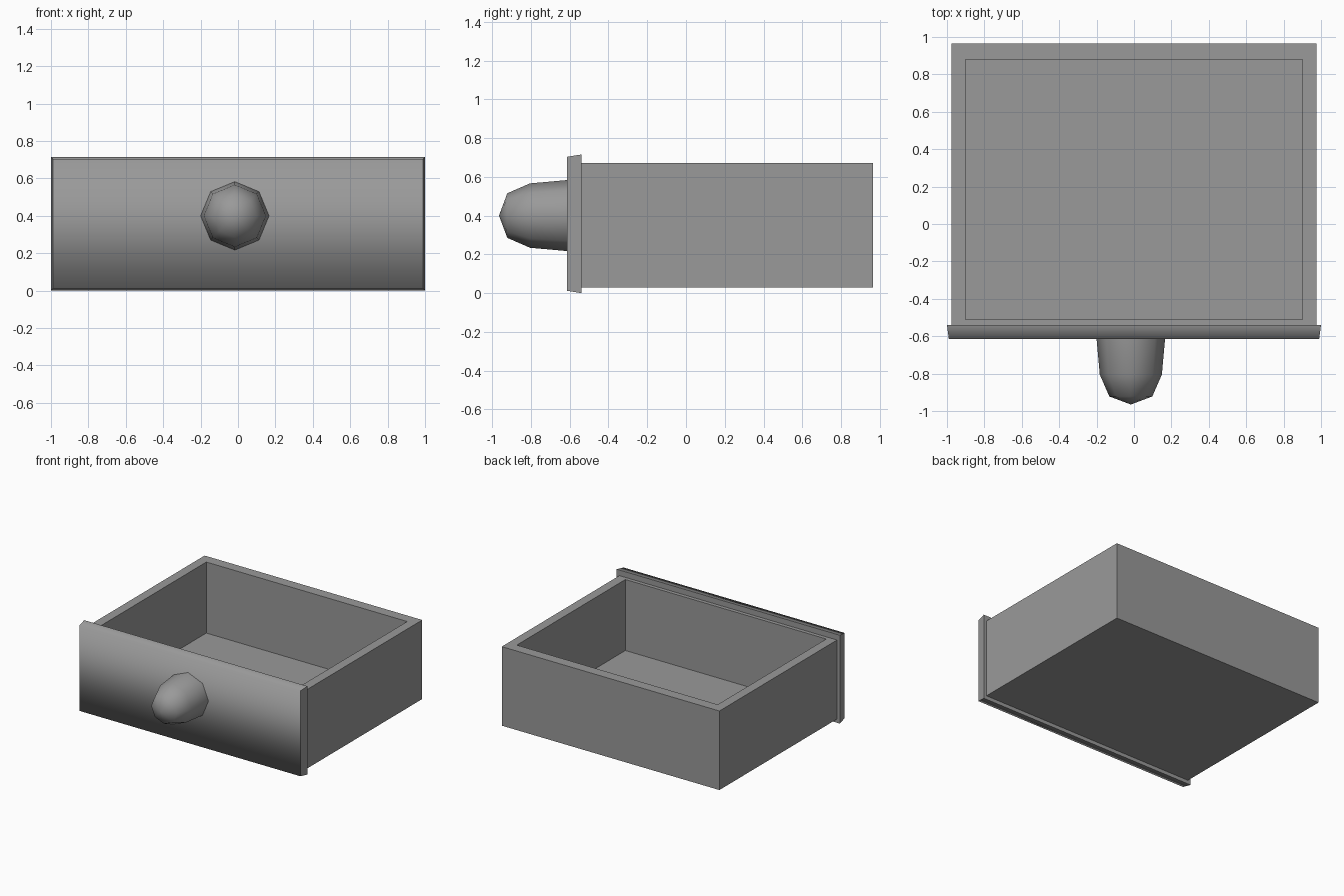
import bpy, bmesh, math
from mathutils import Vector

if "Cube" in bpy.data.objects:
    bpy.data.objects.remove(bpy.data.objects["Cube"], do_unlink=True)

grey = bpy.data.materials.new("plain_grey")
grey.use_nodes = True
GREY = (0.32, 0.32, 0.32, 1)
grey.diffuse_color = GREY
grey.node_tree.nodes["Principled BSDF"].inputs["Base Color"].default_value = GREY


def finish(bm, name):
    bmesh.ops.recalc_face_normals(bm, faces=bm.faces)
    mesh = bpy.data.meshes.new(name)
    bm.to_mesh(mesh)
    bm.free()
    mesh.materials.append(grey)
    obj = bpy.data.objects.new(name, mesh)
    bpy.context.collection.objects.link(obj)
    return obj


def box(bm, low, high):
    low, high = Vector(low), Vector(high)
    verts = bmesh.ops.create_cube(bm, size=1)["verts"]
    for v in verts:
        v.co = (low + high) / 2 + v.co * (high - low)
    return verts


def face_towards(bm, direction):
    bm.normal_update()
    return max(bm.faces, key=lambda f: f.normal.dot(Vector(direction)))


# Open tray: the top face is inset to the wall thickness, then sunk to the floor
bm = bmesh.new()
box(bm, (-0.975, -0.54, 0.03), (0.975, 0.965, 0.67))
top = face_towards(bm, (0, 0, 1))
bmesh.ops.inset_region(bm, faces=[top], thickness=0.05)
for v in top.verts:
    v.co.x = math.copysign(0.9, v.co.x)
    v.co.y = 0.88 if v.co.y > 0 else -0.51
floor = bmesh.ops.extrude_discrete_faces(bm, faces=[top])["faces"][0]
bmesh.ops.translate(bm, verts=floor.verts, vec=(0, 0, -0.575))
finish(bm, "drawer_tray")

# Front panel: slightly narrower at the front, softly shaded from top to bottom
bm = bmesh.new()
for v in box(bm, (-1, -0.615, 0), (1, -0.54, 0.715)):
    if v.co.y < -0.6:
        v.co.x *= 0.99
        v.co.z += 0.012 if v.co.z < 0.3 else -0.012
bm.normal_update()
for f in bm.faces:
    f.smooth = abs(f.normal.x) < 0.5 and f.normal.y < 0.5
finish(bm, "front_panel")

# Knob: eight-sided rounded profile swept about the y axis
SIDES = 8
bm = bmesh.new()
rings = []
for y, radius in ((-0.6, 0.184), (-0.615, 0.183), (-0.805, 0.166), (-0.922, 0.115)):
    angles = [i * math.tau / SIDES for i in range(SIDES)]
    rings.append([bm.verts.new((-0.017 + radius * math.cos(a), y, 0.4 + radius * math.sin(a)))
                  for a in angles])
tip = bm.verts.new((-0.017, -0.965, 0.4))
for i in range(SIDES):
    j = (i + 1) % SIDES
    for a, b in zip(rings, rings[1:]):
        bm.faces.new((a[i], a[j], b[j], b[i]))
    bm.faces.new((rings[-1][i], rings[-1][j], tip))
for f in bm.faces:
    f.smooth = True
bm.faces.new(rings[0])
finish(bm, "knob")
